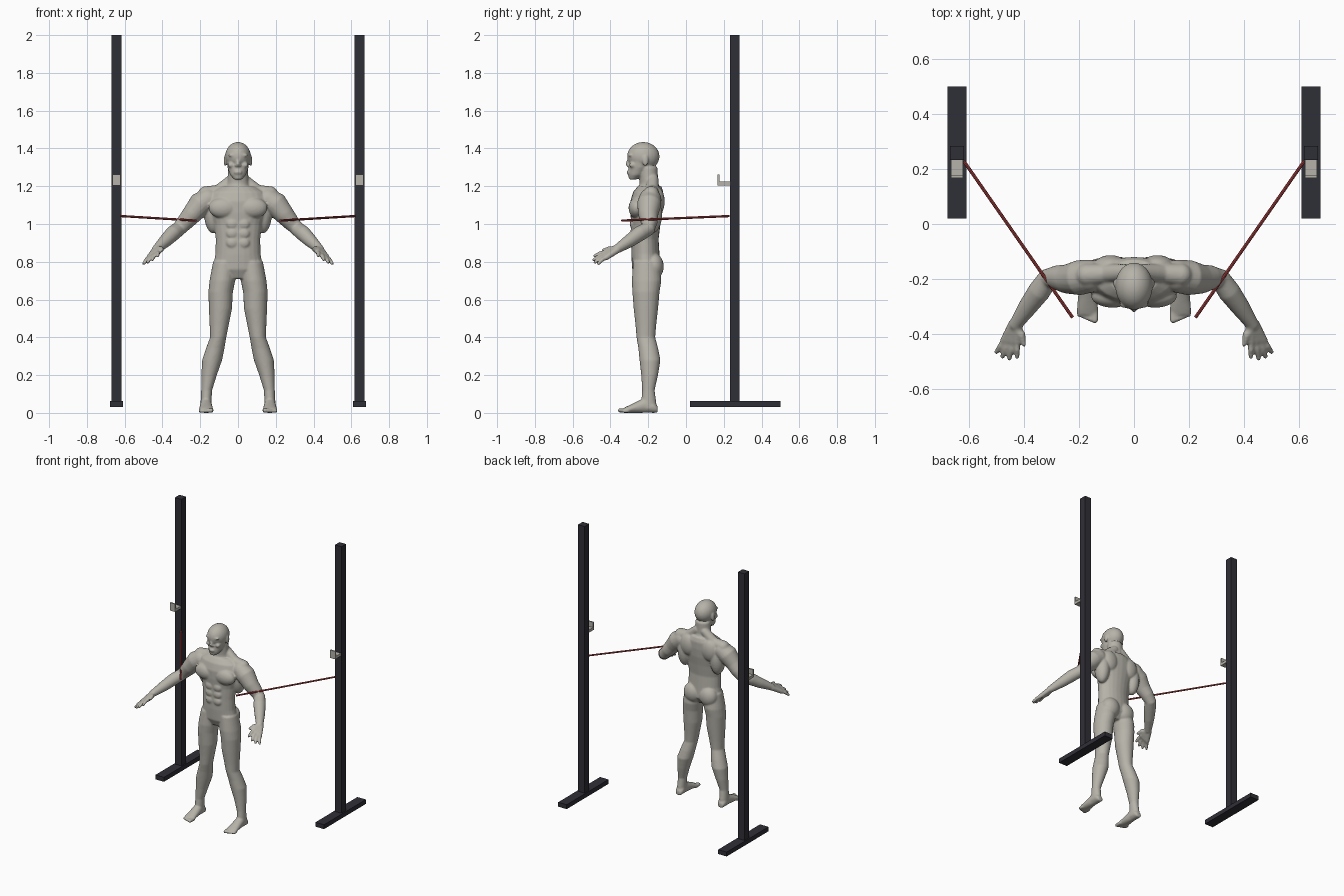
import bpy, bmesh, math
from mathutils import Vector, Matrix

if "Cube" in bpy.data.objects:
    bpy.data.objects.remove(bpy.data.objects["Cube"], do_unlink=True)


def material(name, r, g, b):
    mat = bpy.data.materials.new(name)
    mat.use_nodes = True
    mat.diffuse_color = (r, g, b, 1)
    shader = next(n for n in mat.node_tree.nodes if n.type == 'BSDF_PRINCIPLED')
    shader.inputs["Base Color"].default_value = (r, g, b, 1)
    return mat


SKIN = material("warm grey skin", .47, .45, .40)
SHORTS = material("charcoal shorts", .075, .072, .09)
STEEL = material("dark steel", .028, .028, .038)
HOOK = material("pale hook", .47, .45, .40)
RED = material("red band", .38, .05, .05)


def make_object(name, bm, *materials):
    bmesh.ops.recalc_face_normals(bm, faces=bm.faces)
    mesh = bpy.data.meshes.new(name)
    bm.to_mesh(mesh)
    bm.free()
    for mat in materials:
        mesh.materials.append(mat)
    obj = bpy.data.objects.new(name, mesh)
    bpy.context.collection.objects.link(obj)
    return obj


def loft(bm, rings, sides=24):
    """Skin a row of ellipses, each given as centre and two half axes."""
    rows = []
    for centre, a, b in rings:
        angles = [math.tau * i / sides for i in range(sides)]
        rows.append([bm.verts.new(centre + a * math.cos(t) + b * math.sin(t)) for t in angles])
    for low, high in zip(rows, rows[1:]):
        for i in range(sides):
            j = (i + 1) % sides
            bm.faces.new((low[i], low[j], high[j], high[i]))
    bm.faces.new(rows[0][::-1])
    bm.faces.new(rows[-1])


def stack(bm, sections):
    """Upright form from (height, centre x, half width, front y, back y)."""
    loft(bm, [(Vector((x, (front + back) / 2, z)), Vector((half, 0, 0)),
               Vector((0, (back - front) / 2, 0)))
              for z, x, half, front, back in sections])


def blob(bm, centre, radii):
    matrix = Matrix.Translation(centre) @ Matrix.Diagonal((*radii, 1))
    bmesh.ops.create_uvsphere(bm, u_segments=24, v_segments=16, radius=1, matrix=matrix)


def tube(bm, path):
    """Round limb through (point, radius) pairs with rounded ends."""
    points = [Vector(p) for p, r in path]
    rings = []
    for i, (p, r) in enumerate(path):
        tangent = points[min(i + 1, len(path) - 1)] - points[max(i - 1, 0)]
        turn = tangent.to_track_quat('Z', 'Y')
        rings.append((points[i], turn @ Vector((r, 0, 0)), turn @ Vector((0, r, 0))))
    loft(bm, rings, 20)
    for p, r in (path[0], path[-1]):
        blob(bm, p, (r, r, r))


body = bmesh.new()

# Torso and neck
stack(body, [(z, 0, half, front, back) for z, half, front, back in (
    (.71, .08, -.26, -.17), (.76, .135, -.285, -.135), (.84, .12, -.29, -.14),
    (.92, .118, -.29, -.145), (1, .128, -.29, -.135), (1.06, .148, -.295, -.125),
    (1.12, .16, -.295, -.12), (1.17, .14, -.28, -.12), (1.2, .09, -.255, -.13))])
stack(body, [(1.17, 0, .07, -.25, -.13), (1.22, 0, .056, -.245, -.148),
             (1.3, 0, .053, -.25, -.15)])

# Head: skull, face, nose and lips
blob(body, (0, -.226, 1.358), (.068, .086, .076))
stack(body, [(z, 0, half, front, back) for z, half, front, back in (
    (1.236, .022, -.302, -.26), (1.26, .042, -.306, -.22), (1.3, .056, -.303, -.19),
    (1.345, .062, -.295, -.19), (1.39, .055, -.295, -.18))])
tube(body, [((0, -.298, 1.35), .008), ((0, -.311, 1.318), .01)])
blob(body, (0, -.305, 1.311), (.018, .011, .009))
blob(body, (0, -.305, 1.274), (.023, .009, .011))

for s in (-1, 1):
    # Brow, eye, cheek and ear
    blob(body, (s * .028, -.294, 1.364), (.026, .013, .008))
    blob(body, (s * .028, -.288, 1.343), (.012, .012, .008))
    blob(body, (s * .037, -.283, 1.312), (.018, .018, .014))
    blob(body, (s * .068, -.215, 1.335), (.008, .016, .03))

    # Chest, belly, back and seat muscles
    blob(body, (s * .078, -.262, 1.085), (.078, .042, .055))
    blob(body, (s * .13, -.18, 1.06), (.05, .055, .11))
    blob(body, (s * .085, -.15, 1.12), (.06, .037, .075))
    blob(body, (s * .062, -.17, .775), (.066, .052, .07))
    for z in (.9, .95, 1):
        blob(body, (s * .03, -.28, z), (.032, .017, .028))
    tube(body, [((s * .03, -.175, 1.235), .03), ((s * .1, -.18, 1.175), .035),
                ((s * .17, -.185, 1.158), .042)])

    # Arm
    wrist = Vector((s * .43, -.365, .868))
    tube(body, [((s * .16, -.19, 1.13), .06), ((s * .2, -.195, 1.105), .064),
                ((s * .245, -.2, 1.05), .053), ((s * .28, -.195, 1.01), .045),
                ((s * .313, -.2, .975), .039), ((s * .345, -.245, .95), .041),
                ((s * .385, -.3, .91), .035), (wrist, .024)])

    # Hand with spread fingers
    reach = Vector((s * .25, -.85, -.45)).normalized()
    across = Vector((s * .85, .1, -.5)).normalized()
    for k, length in ((-1.5, .062), (-.5, .072), (.5, .068), (1.5, .052)):
        knuckle = wrist + reach * .07 + across * k * .018
        tip = knuckle + reach * length + across * k * .012
        tube(body, [(wrist + across * k * .007, .018), (knuckle, .015)])
        tube(body, [(knuckle, .012), (knuckle.lerp(tip, .5) + Vector((0, 0, .005)), .011),
                    (tip, .009)])
    tube(body, [(wrist + reach * .012, .018), (wrist + reach * .04 - across * .037, .015),
                (wrist + reach * .078 - across * .058, .009)])

    # Leg
    stack(body, [(z, s * x, half, front, back) for z, x, half, front, back in (
        (.8, .07, .062, -.28, -.14), (.7, .083, .068, -.287, -.13),
        (.64, .092, .065, -.284, -.14), (.55, .093, .061, -.277, -.148),
        (.46, .1, .05, -.267, -.158), (.4, .105, .043, -.262, -.163),
        (.34, .121, .049, -.252, -.147), (.28, .137, .053, -.246, -.135),
        (.2, .153, .041, -.237, -.148), (.12, .166, .029, -.232, -.166),
        (.06, .169, .029, -.237, -.158), (.02, .169, .03, -.24, -.155))])

    # Foot and toes
    loft(body, [(Vector((s * .169, y, top / 2)), Vector((half, 0, 0)), Vector((0, 0, top / 2)))
                for y, half, top in ((-.15, .02, .035), (-.17, .029, .06), (-.22, .031, .08),
                                     (-.27, .035, .055), (-.31, .039, .036), (-.33, .036, .026))])
    for k in range(5):
        x = s * (.142 + k * .0145)
        r = .013 - k * .001
        tube(body, [((x, -.31, r), r), ((x, -.35 + k * .005, r), r * .9)])

# Blend all body parts into one skin
figure = make_object("body", body, SKIN, SHORTS)
remesh = figure.modifiers.new("blend", 'REMESH')
remesh.mode = 'VOXEL'
remesh.voxel_size = .0055
soften = figure.modifiers.new("soften", 'SMOOTH')
soften.factor = .5
soften.iterations = 5
graph = bpy.context.evaluated_depsgraph_get()
skin_mesh = bpy.data.meshes.new_from_object(figure.evaluated_get(graph))
figure.modifiers.clear()
figure.data = skin_mesh

# Shorts: cut the hems, then colour the faces between them
HEM, WAISTBAND = .64, .846
bm = bmesh.new()
bm.from_mesh(skin_mesh)
for z in (HEM, WAISTBAND):
    bmesh.ops.bisect_plane(bm, geom=bm.verts[:] + bm.edges[:] + bm.faces[:],
                           plane_co=(0, 0, z), plane_no=(0, 0, 1))
for face in bm.faces:
    c = face.calc_center_median()
    face.material_index = int(HEM < c.z < WAISTBAND and abs(c.x) < .25)
    face.smooth = True
bm.to_mesh(skin_mesh)
bm.free()
skin_mesh.materials.clear()
for mat in (SKIN, SHORTS):
    skin_mesh.materials.append(mat)


def add_box(bm, low, high):
    low, high = Vector(low), Vector(high)
    matrix = Matrix.Translation((low + high) / 2) @ Matrix.Diagonal((*(high - low), 1))
    bmesh.ops.create_cube(bm, size=1, matrix=matrix)


# Rack posts, bases, hooks and elastic bands on both sides
for s, side in ((1, "left"), (-1, "right")):
    def part(name, mat, *boxes):
        bm = bmesh.new()
        for half, y0, y1, z0, z1 in boxes:
            add_box(bm, (s * .643 - half, y0, z0), (s * .643 + half, y1, z1))
        make_object(side + "_" + name, bm, mat)

    part("post", STEEL, (.026, .232, .284, .06, 2))
    part("base", STEEL, (.034, .02, .5, .032, .064))
    part("hook", HOOK, (.021, .177, .234, 1.205, 1.225), (.021, .168, .178, 1.205, 1.262))

    start, end = Vector((s * .618, .228, 1.042)), Vector((s * .223, -.34, 1.018))
    turn = (end - start).to_track_quat('Z', 'Y')
    bm = bmesh.new()
    loft(bm, [(p, turn @ Vector((.006, 0, 0)), turn @ Vector((0, .006, 0)))
              for p in (start, end)], 8)
    make_object(side + "_band", bm, RED)
